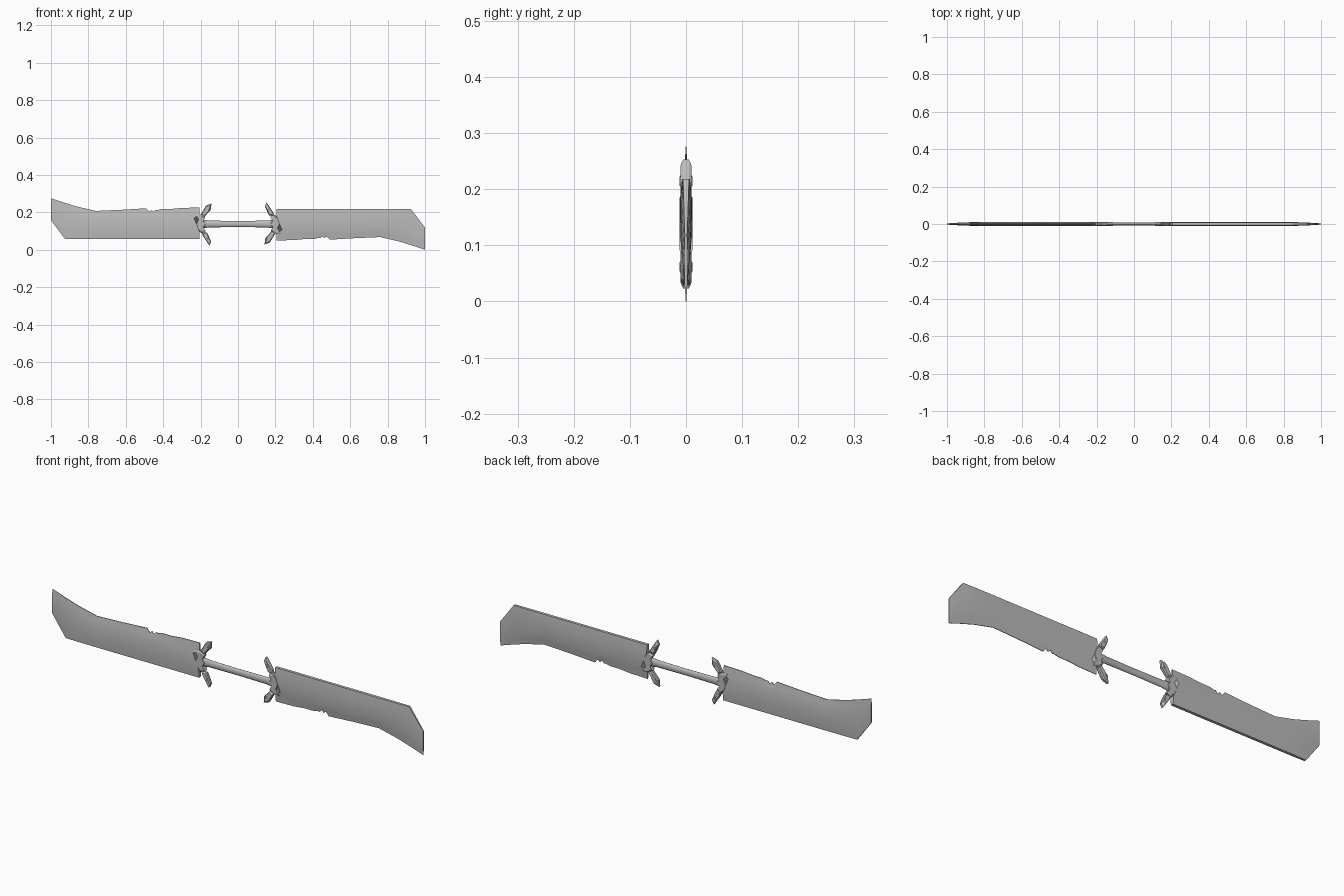
import bpy, bmesh, math

if "Cube" in bpy.data.objects:
    bpy.data.objects.remove(bpy.data.objects["Cube"])

MID = 0.138  # height of the centre line

steel = bpy.data.materials.new("grey steel")
steel.use_nodes = True
grey = (0.5, 0.5, 0.5, 1)
steel.diffuse_color = grey
steel.node_tree.nodes["Principled BSDF"].inputs["Base Color"].default_value = grey


def loft(name, rings, side, angle=30):
    """Skin closed rings of points; side -1 turns the part half round."""
    bm = bmesh.new()
    rows = [[bm.verts.new((-side * x, y, MID - side * (z - MID))) for x, y, z in r]
            for r in rings]
    n = len(rows[0])
    for a, b in zip(rows, rows[1:]):
        for i in range(n):
            j = (i + 1) % n
            bm.faces.new((a[i], a[j], b[j], b[i]))
    bm.faces.new(rows[0])
    bm.faces.new(rows[-1][::-1])
    bmesh.ops.recalc_face_normals(bm, faces=bm.faces)
    mesh = bpy.data.meshes.new(name)
    bm.to_mesh(mesh)
    bm.free()
    mesh.materials.append(steel)
    obj = bpy.data.objects.new(name, mesh)
    bpy.context.collection.objects.link(obj)
    bpy.ops.object.select_all(action='DESELECT')
    obj.select_set(True)
    bpy.context.view_layer.objects.active = obj
    bpy.ops.object.shade_smooth_by_angle(angle=math.radians(angle))
    return obj


def plate(name, outline, side, thick=0.01, rim=0.005, inset=0.75):
    """Flat plate with chamfered faces on both sides."""
    cx = sum(p[0] for p in outline) / len(outline)
    cz = sum(p[1] for p in outline) / len(outline)

    def ring(y, s):
        return [(cx + (x - cx) * s, y, cz + (z - cz) * s) for x, z in outline]
    loft(name, [ring(-thick, inset), ring(-rim, 1), ring(rim, 1), ring(thick, inset)],
         side, 20)


# Blade stations: x, spine height, edge height, thickness factor
stations = [
    (-1.0, 0.158, 0.276, 0.3), (-0.925, 0.058, 0.251, 0.75),
    (-0.86, 0.058, 0.231, 0.95), (-0.76, 0.058, 0.208, 1),
    (-0.62, 0.058, 0.214, 1), (-0.49, 0.058, 0.222, 1),
    (-0.475, 0.058, 0.204, 1), (-0.463, 0.058, 0.213, 1),
    (-0.452, 0.058, 0.203, 1), (-0.44, 0.058, 0.214, 1),
    (-0.43, 0.058, 0.212, 1), (-0.41, 0.058, 0.218, 1),
    (-0.36, 0.058, 0.218, 1), (-0.3, 0.058, 0.224, 1),
    (-0.205, 0.058, 0.226, 1),
]
# Cross-section rows: fraction from spine to edge, half thickness, root cut-back
section = [(0, 0.007, 0), (0.22, 0.0105, 0), (0.42, 0.0105, 0.012),
           (0.7, 0.0095, 0.03), (0.82, 0.006, 0), (1, 0.0015, 0)]


def blade(name, side):
    rings = []
    for k, (x, low, high, thick) in enumerate(stations):
        front, back = [], []
        for f, half, cut in section:
            px = x - (cut if k == len(stations) - 1 else 0)
            # inner rows stay straight while the edge is nicked
            top = high if f == 1 or x < -0.7 else 0.218
            pz = low + (top - low) * f
            front.append((px, -half * thick, pz))
            back.append((px, half * thick, pz))
        rings.append(front + back[::-1])
    loft(name, rings, side)


def grip(name, side):
    # Flattened grip half, thinner towards the middle
    rings = []
    for x, rz, ry in ((-0.19, 0.021, 0.0105), (-0.165, 0.02, 0.0105),
                      (-0.155, 0.018, 0.0095), (-0.01, 0.0165, 0.009), (0, 0.0165, 0.009)):
        rings.append([(x, ry * math.cos(a), MID + rz * math.sin(a))
                      for a in (math.tau * i / 12 for i in range(12))])
    loft(name, rings, side, 40)


upper_prong = [(-0.2, 0.187), (-0.17, 0.238), (-0.142, 0.247),
               (-0.145, 0.215), (-0.178, 0.178)]
lower_prong = [(-0.195, 0.098), (-0.165, 0.092), (-0.143, 0.043),
               (-0.153, 0.023), (-0.188, 0.075)]
collar = [(-0.225, 0.138), (-0.212, 0.165), (-0.23, 0.192), (-0.198, 0.19),
          (-0.175, 0.175), (-0.185, 0.155), (-0.17, 0.138), (-0.185, 0.118),
          (-0.172, 0.1), (-0.195, 0.088), (-0.215, 0.105)]
upper_stud = [(-0.163, 0.212), (-0.157, 0.226), (-0.15, 0.222), (-0.155, 0.209)]
lower_stud = [(-0.17, 0.07), (-0.162, 0.074), (-0.155, 0.054), (-0.162, 0.05)]

for label, side in (("right", 1), ("left", -1)):
    s = -side if label == "left" else side
    turn = -1 if label == "right" else 1
    blade(label + "_blade", turn)
    grip(label + "_grip", turn)
    plate(label + "_collar", collar, turn, 0.0115, 0.007, 0.85)
    plate(label + "_guard_prong_a", upper_prong, turn)
    plate(label + "_guard_prong_b", lower_prong, turn)
    plate(label + "_guard_stud_a", upper_stud, turn, 0.0115, 0.009, 0.6)
    plate(label + "_guard_stud_b", lower_stud, turn, 0.0115, 0.009, 0.6)
